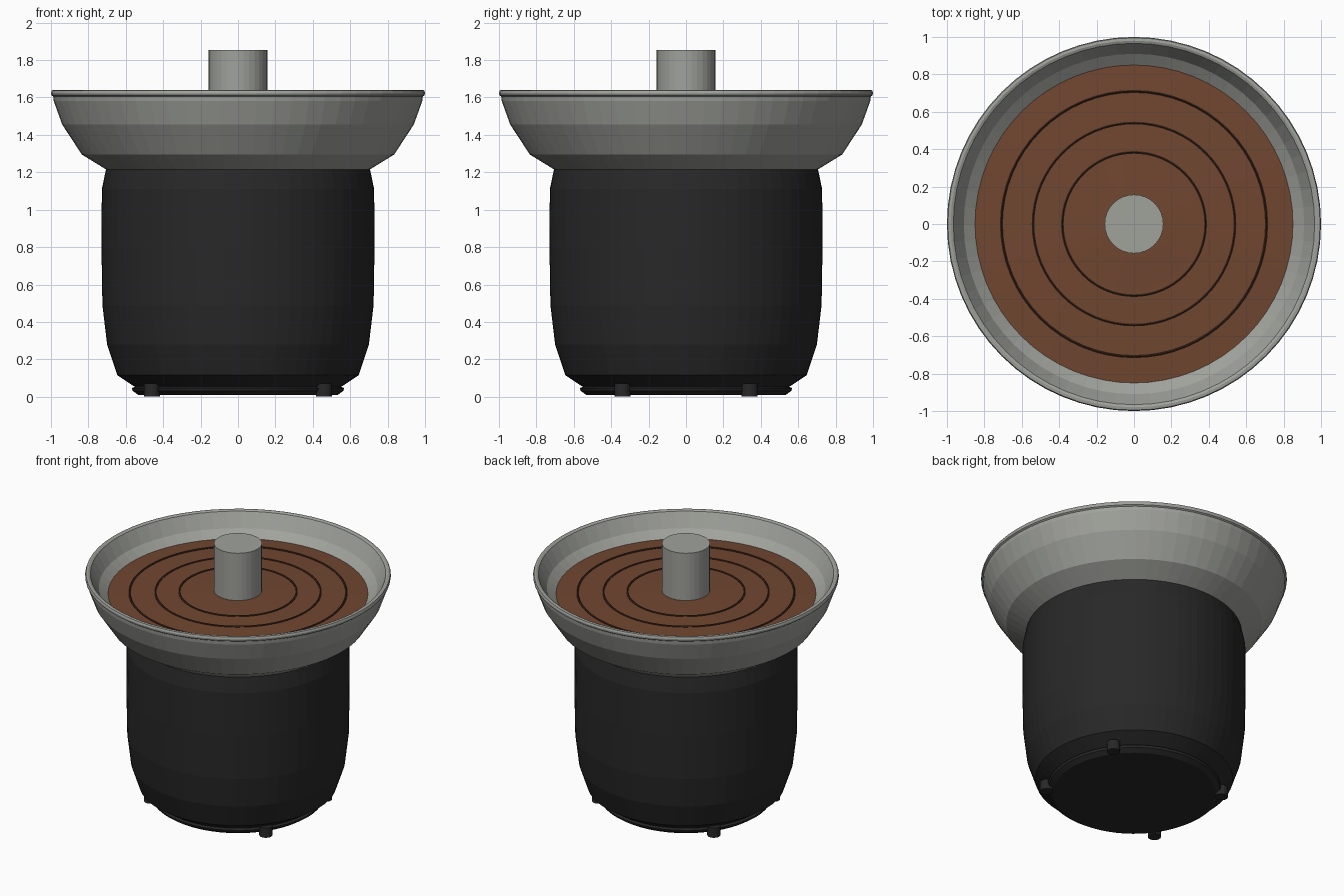
import bpy, bmesh, math
from mathutils import Matrix

cube = bpy.data.objects.get("Cube")
if cube:
    bpy.data.objects.remove(cube, do_unlink=True)


def material(name, rgb, rough=0.5):
    m = bpy.data.materials.new(name)
    m.use_nodes = True
    m.diffuse_color = (*rgb, 1)
    bsdf = m.node_tree.nodes["Principled BSDF"]
    bsdf.inputs["Base Color"].default_value = (*rgb, 1)
    bsdf.inputs["Roughness"].default_value = rough
    return m


BLACK = material("black plastic", (0.021, 0.021, 0.021))
STEEL = material("grey metal", (0.35, 0.36, 0.33))
BROWN = material("chocolate brown", (0.165, 0.062, 0.03))
DARK = material("dark brown", (0.035, 0.015, 0.008))


def finish(name, bm, mat):
    bmesh.ops.recalc_face_normals(bm, faces=bm.faces)
    mesh = bpy.data.meshes.new(name)
    bm.to_mesh(mesh)
    bm.free()
    mesh.materials.append(mat)
    obj = bpy.data.objects.new(name, mesh)
    bpy.context.collection.objects.link(obj)
    return obj


def lathe(name, profile, mat, sides=64):
    """Turn (radius, height) points around z; radius 0 closes an end."""
    bm = bmesh.new()
    verts = [bm.verts.new((r, 0, z)) for r, z in profile]
    edges = [bm.edges.new(pair) for pair in zip(verts, verts[1:])]
    bmesh.ops.spin(bm, geom=verts + edges, axis=(0, 0, 1), cent=(0, 0, 0),
                   angle=math.tau, steps=sides)
    bmesh.ops.remove_doubles(bm, verts=bm.verts, dist=0.0005)
    return finish(name, bm, mat)


def cylinder(name, radius, bottom, top, mat, x=0, y=0, sides=32):
    bm = bmesh.new()
    bmesh.ops.create_cone(bm, cap_ends=True, segments=sides, radius1=radius,
                          radius2=radius, depth=top - bottom,
                          matrix=Matrix.Translation((x, y, (top + bottom) / 2)))
    return finish(name, bm, mat)


# Motor housing with rounded shoulders
lathe("housing", [(0, 0.055), (0.555, 0.055), (0.645, 0.115), (0.70, 0.28),
                  (0.725, 0.49), (0.73, 0.80), (0.728, 1.11), (0.705, 1.22),
                  (0, 1.22)], BLACK)

# Base plate and feet
lathe("base_plate", [(0, 0.008), (0.53, 0.008), (0.562, 0.03), (0.568, 0.046),
                     (0.54, 0.058), (0, 0.058)], BLACK)
for side, sx in (("left", 1), ("right", -1)):
    for end, sy in (("front", -1), ("back", 1)):
        cylinder(f"foot_{end}_{side}", 0.043, 0, 0.07, BLACK,
                 0.46 * sx, 0.34 * sy, 20)

# Flared bowl with a rolled rim
lathe("bowl", [(0, 1.212), (0.70, 1.212), (0.835, 1.295), (0.94, 1.455),
               (0.985, 1.58), (0.988, 1.605), (0.998, 1.612), (1.0, 1.625),
               (0.995, 1.638), (0.98, 1.64), (0.966, 1.634), (0.955, 1.615),
               (0.91, 1.537), (0.84, 1.482), (0.75, 1.42), (0, 1.42)], STEEL)

# Chocolate pool, slightly raised towards the middle
lathe("chocolate_pool", [(0, 1.43), (0.75, 1.43), (0.85, 1.49), (0.70, 1.498),
                         (0.35, 1.505), (0.18, 1.512), (0, 1.513)], BROWN)

# Thin ripple rings on the pool
for i, (radius, height) in enumerate([(0.383, 1.505), (0.54, 1.502), (0.71, 1.498)]):
    w = 0.007
    lathe(f"ripple_ring_{i + 1}",
          [(radius - w, height - w), (radius - w, height + w / 3),
           (radius, height + w), (radius + w, height + w / 3),
           (radius + w, height - w)], DARK)

# Central column
cylinder("column", 0.157, 1.44, 1.853, STEEL)
